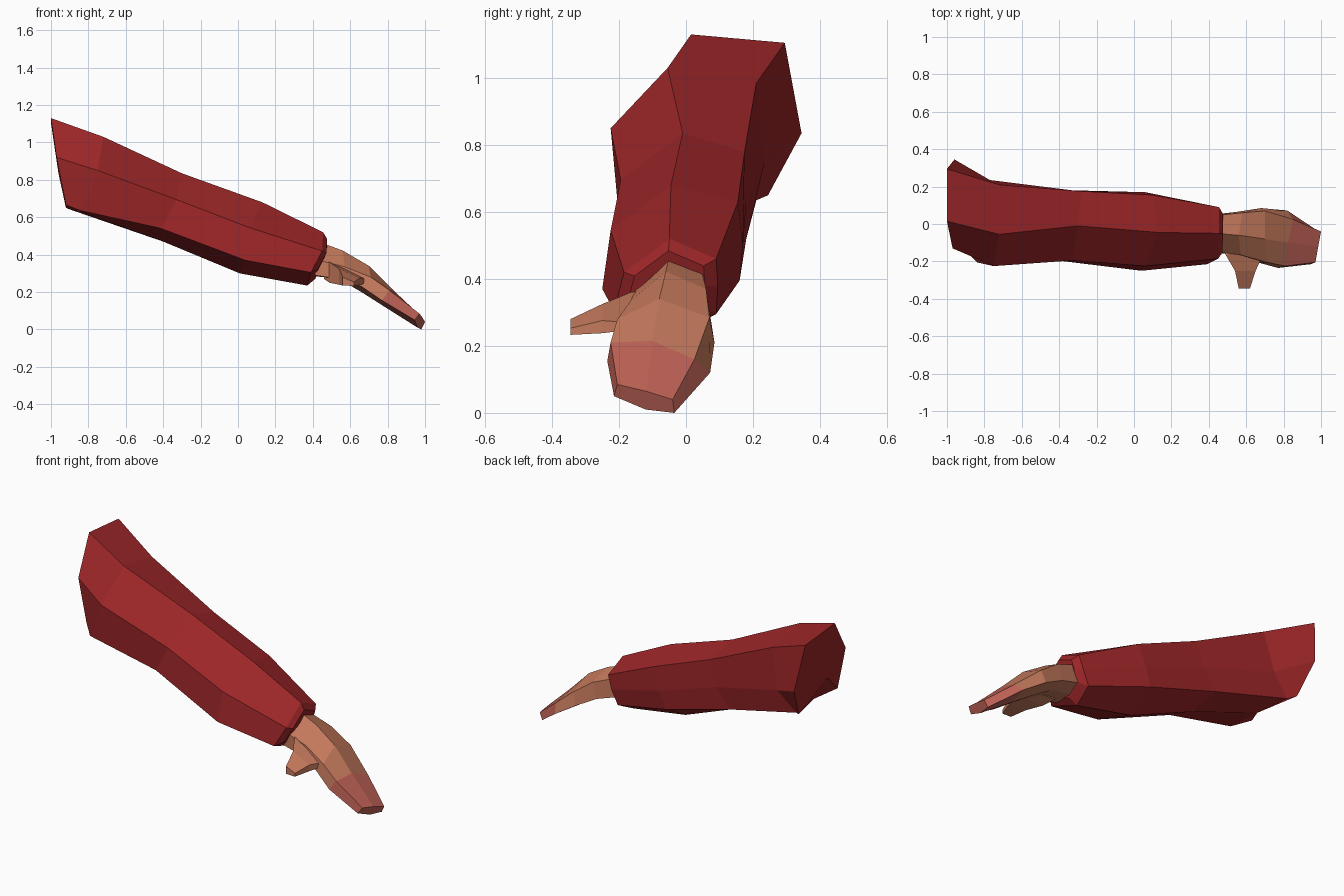
import bpy, bmesh


def material(name, rgb):
    m = bpy.data.materials.new(name)
    m.diffuse_color = (*rgb, 1)
    return m


red = material("red cloth", (0.33, 0.019, 0.021))
skin = material("warm skin", (0.55, 0.19, 0.105))
pink = material("pink skin", (0.53, 0.125, 0.095))


def loft(name, rings, mats, painted_from=None):
    """Skin a list of matching rings; segments from painted_from on use material 1."""
    bm = bmesh.new()
    loops = [[bm.verts.new(p) for p in ring] for ring in rings]
    n = len(rings[0])
    for s in range(len(loops) - 1):
        a, b = loops[s], loops[s + 1]
        for i in range(n):
            j = (i + 1) % n
            f = bm.faces.new((a[i], a[j], b[j], b[i]))
            f.material_index = int(painted_from is not None and s >= painted_from)
    bm.faces.new(loops[0][::-1])
    end = bm.faces.new(loops[-1])
    end.material_index = int(painted_from is not None)
    bmesh.ops.recalc_face_normals(bm, faces=bm.faces)
    me = bpy.data.meshes.new(name)
    bm.to_mesh(me)
    bm.free()
    for m in mats:
        me.materials.append(m)
    ob = bpy.data.objects.new(name, me)
    bpy.context.collection.objects.link(ob)
    return ob


# Sleeve: seven-sided slanted rings from shoulder to cuff
# order: top front, top back, back, low back, underside, low front, front
sleeve = [
    [(-1, .015, 1.13), (-1, .295, 1.105), (-.96, .345, .835), (-.92, .245, .65),
     (-.94, .0, .78), (-.92, -.125, .665), (-.97, -.13, .92)],
    [(-.72, -.055, 1.03), (-.72, .21, .985), (-.77, .235, .75), (-.88, .21, .635),
     (-.85, .0, .63), (-.84, -.205, .635), (-.75, -.225, .85)],
    [(-.3, -.01, .835), (-.28, .175, .78), (-.33, .18, .63), (-.42, .18, .52),
     (-.4, .0, .47), (-.41, -.195, .54), (-.33, -.195, .695)],
    [(.13, -.045, .68), (.1, .155, .63), (.06, .17, .5), (.02, .16, .395),
     (.01, -.01, .3), (.04, -.25, .37), (.06, -.225, .545)],
    [(.455, -.05, .52), (.455, .09, .46), (.43, .095, .38), (.39, .09, .295),
     (.37, -.03, .235), (.39, -.215, .305), (.45, -.185, .42)],
]
# turned-in cuff lip
cx, cy, cz = .42, -.06, .375
sleeve.append([(cx + (x - cx) * .75 + .03, cy + (y - cy) * .75, cz + (z - cz) * .75)
               for x, y, z in sleeve[-1]])
loft("sleeve", sleeve, [red])

# Hand: six-sided rings from wrist to fingertips, fingers in pink
hand = [
    [(.43, -.15, .37), (.43, -.05, .47), (.43, .045, .43), (.42, .05, .32),
     (.41, -.03, .285), (.41, -.15, .29)],
    [(.57, -.165, .335), (.56, -.06, .422), (.58, .06, .37), (.55, .065, .28),
     (.54, -.04, .27), (.54, -.165, .27)],
    [(.71, -.205, .28), (.70, -.08, .34), (.70, .07, .285), (.68, .085, .21),
     (.66, -.06, .2), (.66, -.205, .23)],
    [(.81, -.225, .21), (.825, -.1, .215), (.85, .025, .16), (.82, .072, .12),
     (.77, -.08, .13), (.77, -.235, .155)],
    [(.97, -.205, .085), (.985, -.12, .065), (1, -.04, .04), (.98, -.035, .0),
     (.96, -.12, .01), (.945, -.215, .05)],
]
loft("hand", hand, [skin, pink], painted_from=3)

# Thumb: tapered four-sided stub reaching to the front
thumb = []
for y, x0, x1, z0, z1 in [(-.1, .46, .70, .27, .37), (-.165, .49, .69, .25, .36),
                          (-.25, .54, .65, .24, .325), (-.345, .56, .62, .235, .28)]:
    thumb.append([(x0, y, z0), (x1, y, z0 - .002),
                  (x1, y, z1 - .45 * (x1 - x0)), (x0, y, z1)])
loft("thumb", thumb, [skin])
